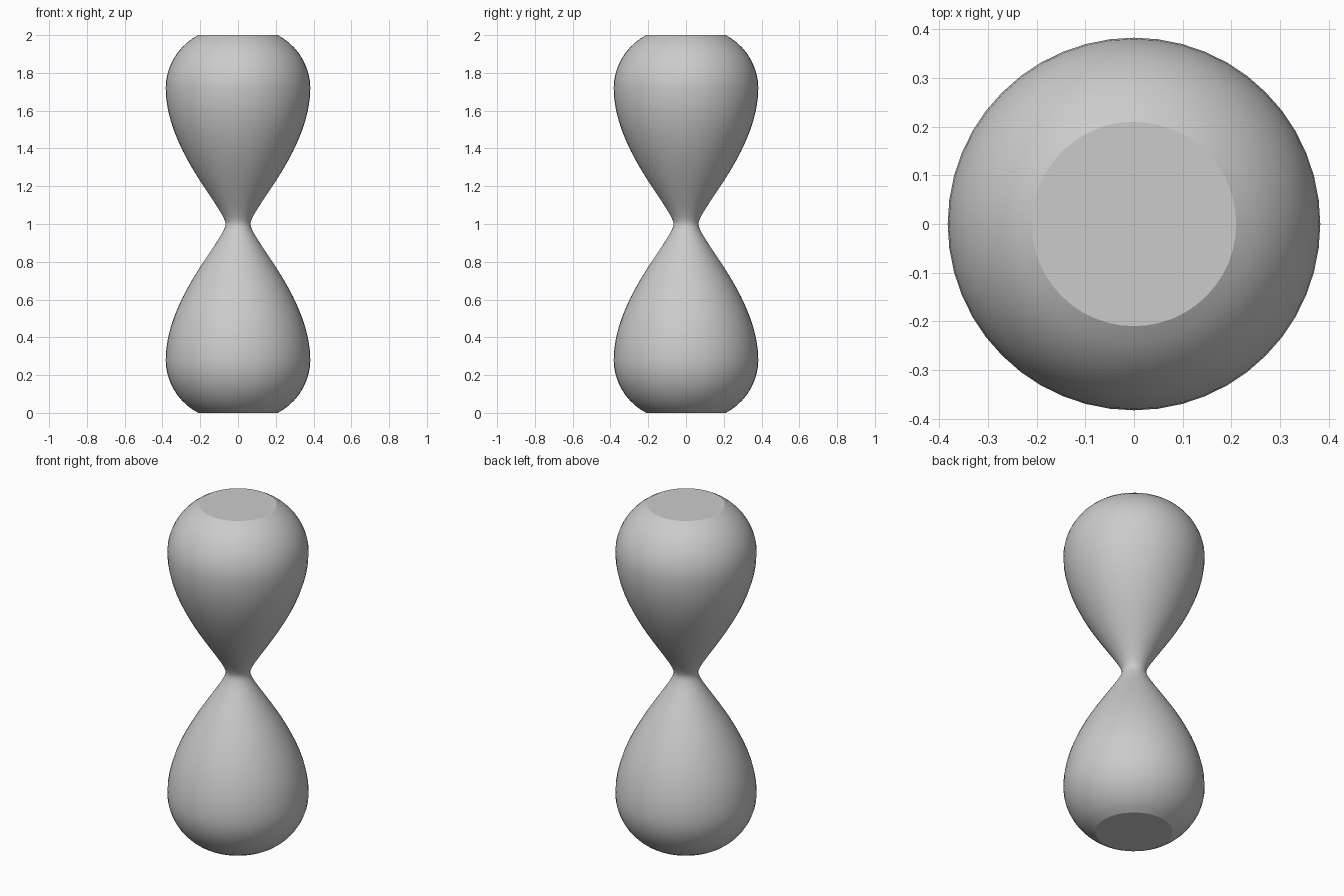
import bpy, bmesh, math
from mathutils import Vector
from mathutils.geometry import interpolate_bezier

if "Cube" in bpy.data.objects:
    bpy.data.objects.remove(bpy.data.objects["Cube"])

SIDES = 48


def curve(points, steps):
    return interpolate_bezier(*[Vector((r, 0, z)) for r, z in points], steps)


# Half profile: rounded bulb, then a sweep into the narrow waist
bulb = curve([(0.21, 0), (0.31, 0.05), (0.383, 0.16), (0.383, 0.28)], 10)
neck = curve([(0.383, 0.28), (0.383, 0.61), (0.066, 0.92), (0.066, 1.0)], 18)
half = bulb + neck[1:]

# Mirror the half profile about the waist
profile = half + [Vector((p.x, 0, 2 - p.z)) for p in reversed(half[:-1])]

# Lathe the profile
bm = bmesh.new()
rings = []
for p in profile:
    rings.append([bm.verts.new((p.x * math.cos(a), p.x * math.sin(a), p.z))
                  for a in (2 * math.pi * i / SIDES for i in range(SIDES))])
for lower, upper in zip(rings, rings[1:]):
    for i in range(SIDES):
        j = (i + 1) % SIDES
        bm.faces.new((lower[i], lower[j], upper[j], upper[i]))

# Flat end caps
bm.faces.new(rings[0][::-1])
bm.faces.new(rings[-1])

mesh = bpy.data.meshes.new("hourglass_body")
bm.to_mesh(mesh)
bm.free()
body = bpy.data.objects.new("hourglass_body", mesh)
bpy.context.collection.objects.link(body)
bpy.context.view_layer.objects.active = body
body.select_set(True)
bpy.ops.object.shade_smooth_by_angle(angle=math.radians(25))
